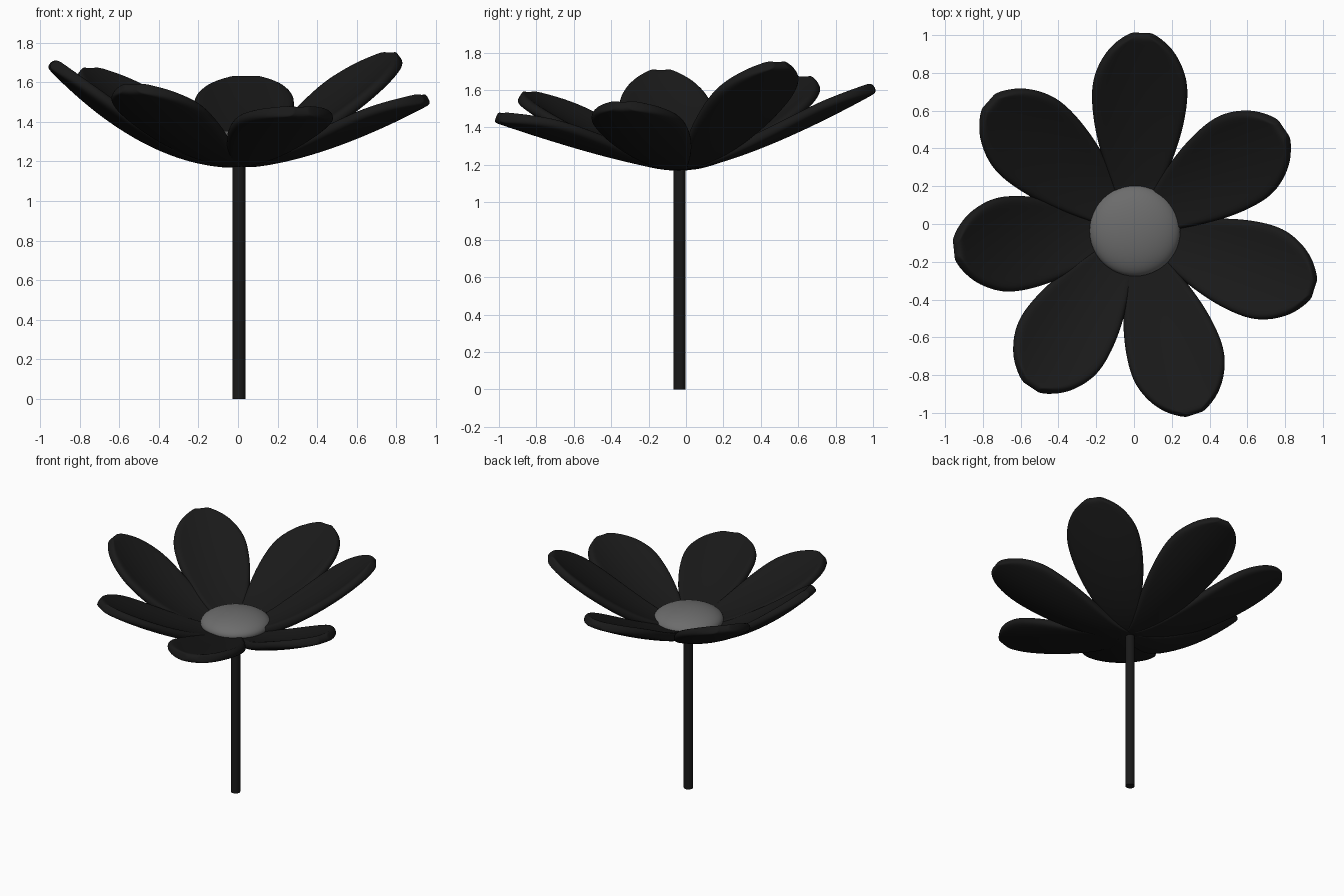
import bpy, bmesh
from math import radians, cos, sin

if "Cube" in bpy.data.objects:
    bpy.data.objects.remove(bpy.data.objects["Cube"])

CX, CY = 0.005, -0.036      # flower axis
BASE_Z = 1.195              # height where the petals meet


def material(name, value):
    m = bpy.data.materials.new(name)
    m.diffuse_color = (value, value, value, 1)
    m.use_nodes = True
    m.node_tree.nodes["Principled BSDF"].inputs["Base Color"].default_value = m.diffuse_color
    return m


dark = material("dark", 0.01)
grey = material("grey", 0.15)

# Half width of a petal along its length
OUTLINE = [(0, .05), (.1, .08), (.2, .12), (.3, .163), (.4, .2), (.5, .23), (.6, .249),
           (.7, .257), (.78, .245), (.86, .21), (.92, .165), (.965, .11), (1, .04)]


def petal(name, angle, reach, tip_z, power):
    """Curved, slightly cupped blade rising from the centre."""
    a = radians(angle)
    reach += 0.01
    cols = 8
    bm = bmesh.new()
    rows = []
    for t, w in OUTLINE:
        row = []
        for j in range(cols + 1):
            v = (2 * j / cols - 1) * w
            r = reach * t
            z = BASE_Z + (tip_z - BASE_Z) * t ** power + 0.8 * v * v
            row.append(bm.verts.new((CX + r * cos(a) - v * sin(a),
                                     CY + r * sin(a) + v * cos(a), z)))
        rows.append(row)
    for lo, hi in zip(rows, rows[1:]):
        for j in range(cols):
            bm.faces.new((lo[j], hi[j], hi[j + 1], lo[j + 1]))
    bmesh.ops.recalc_face_normals(bm, faces=bm.faces)
    me = bpy.data.meshes.new(name)
    bm.to_mesh(me)
    bm.free()
    me.shade_smooth()
    ob = bpy.data.objects.new(name, me)
    bpy.context.collection.objects.link(ob)
    me.materials.append(dark)
    # Thickness with a rounded rim
    s = ob.modifiers.new("thickness", 'SOLIDIFY')
    s.thickness = 0.06
    s.offset = 0
    d = ob.modifiers.new("round", 'SUBSURF')
    d.levels = d.render_levels = 2


# Seven petals: angle, reach, tip height, curve power
PETALS = [(88, 1.035, 1.615, 1.4), (34.5, .94, 1.74, 1.5), (-18, .985, 1.52, 1.6),
          (-72, 1.01, 1.455, 1.3), (-123.5, .98, 1.575, 1.6), (-174, .945, 1.70, 2.0),
          (138.5, 1.02, 1.66, 1.6)]
for i, p in enumerate(PETALS):
    petal(f"petal_{i + 1}", *p)

# Stem
bpy.ops.mesh.primitive_cylinder_add(vertices=32, radius=0.032, depth=1.2,
                                    location=(CX, CY, 0.6))
stem = bpy.context.object
stem.name = "stem"
stem.data.materials.append(dark)
bpy.ops.object.shade_smooth_by_angle()

# Domed flower centre
bpy.ops.mesh.primitive_uv_sphere_add(segments=48, ring_count=24, radius=1,
                                     location=(CX, CY, 1.27))
disc = bpy.context.object
disc.name = "flower_centre"
disc.scale = (0.24, 0.24, 0.09)
disc.data.materials.append(grey)
bpy.ops.object.shade_smooth()
